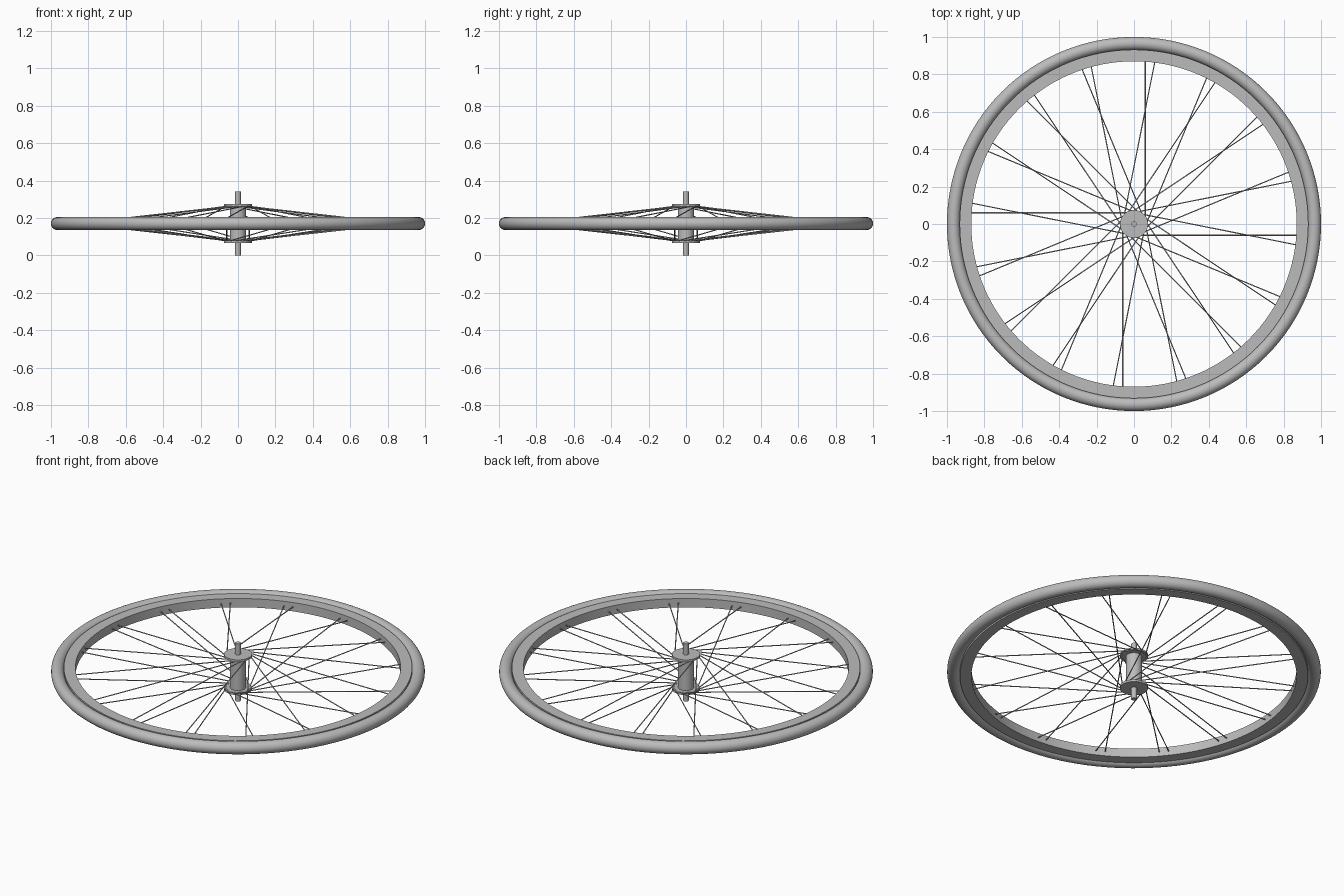
import bpy
import bmesh
from math import pi, sin, cos, radians
from mathutils import Vector

cube = bpy.data.objects.get("Cube")
if cube:
    bpy.data.objects.remove(cube, do_unlink=True)

MID = 0.17            # height of the wheel's middle plane
RIM_INNER = 0.87
RIM_OUTER = 0.932
SPOKE_CIRCLE = 0.06   # spokes leave the hub tangent to this circle
SPOKES_PER_SIDE = 16

grey = bpy.data.materials.new("plain grey")
grey.use_nodes = True
grey.diffuse_color = (0.5, 0.5, 0.5, 1)
grey.node_tree.nodes["Principled BSDF"].inputs["Base Color"].default_value = (0.5, 0.5, 0.5, 1)


def finish(obj, name):
    obj.name = obj.data.name = name
    obj.data.materials.append(grey)
    bpy.ops.object.select_all(action="DESELECT")
    obj.select_set(True)
    bpy.context.view_layer.objects.active = obj
    bpy.ops.object.shade_smooth_by_angle(angle=radians(35))
    return obj


def lathe(name, profile, steps):
    """Spin a closed (radius, z) loop around the wheel axis."""
    bm = bmesh.new()
    rings = []
    for i in range(steps):
        a = 2 * pi * i / steps
        rings.append([bm.verts.new((r * cos(a), r * sin(a), MID + z)) for r, z in profile])
    n = len(profile)
    for i, ring in enumerate(rings):
        following = rings[(i + 1) % steps]
        for j in range(n):
            k = (j + 1) % n
            bm.faces.new((ring[j], following[j], following[k], ring[k]))
    bmesh.ops.recalc_face_normals(bm, faces=bm.faces)
    mesh = bpy.data.meshes.new(name)
    bm.to_mesh(mesh)
    bm.free()
    obj = bpy.data.objects.new(name, mesh)
    bpy.context.collection.objects.link(obj)
    return finish(obj, name)


def cylinder(name, start, end, radius, sides):
    start, end = Vector(start), Vector(end)
    axis = end - start
    bpy.ops.mesh.primitive_cylinder_add(
        vertices=sides, radius=radius, depth=axis.length, location=(start + end) / 2,
        rotation=axis.to_track_quat("Z", "Y").to_euler())
    return finish(bpy.context.object, name)


# Tire: round section just outside the rim
tire_section = [(0.965 + 0.035 * cos(2 * pi * i / 32), 0.035 * sin(2 * pi * i / 32))
                for i in range(32)]
lathe("tire", tire_section, 128)

# Rim: flat-sided band
lathe("rim", [(RIM_INNER, -0.026), (RIM_OUTER, -0.026),
              (RIM_OUTER, 0.026), (RIM_INNER, 0.026)], 128)

# Hub and axle
cylinder("axle", (0, 0, 0), (0, 0, 2 * MID), 0.015, 32)
cylinder("hub_barrel", (0, 0, MID - 0.1), (0, 0, MID + 0.1), 0.043, 48)
for side, name in ((1, "upper"), (-1, "lower")):
    cylinder(name + "_hub_flange", (0, 0, MID + side * 0.092),
             (0, 0, MID + side * 0.104), 0.075, 48)

# Spokes: opposite lean on each flange, staggered by half a step
reach = (RIM_INNER ** 2 - SPOKE_CIRCLE ** 2) ** 0.5 + 0.004
step = 2 * pi / SPOKES_PER_SIDE
for side, name in ((1, "upper"), (-1, "lower")):
    for i in range(SPOKES_PER_SIDE):
        heading = step * (i + (0.5 if side > 0 else 0))
        along = Vector((cos(heading), sin(heading), 0))
        across = Vector((-sin(heading), cos(heading), 0)) * side
        hub_end = across * SPOKE_CIRCLE + Vector((0, 0, MID + side * 0.096))
        rim_end = across * SPOKE_CIRCLE + along * reach + Vector((0, 0, MID))
        cylinder(f"{name}_spoke_{i + 1}", hub_end, rim_end, 0.003, 8)
